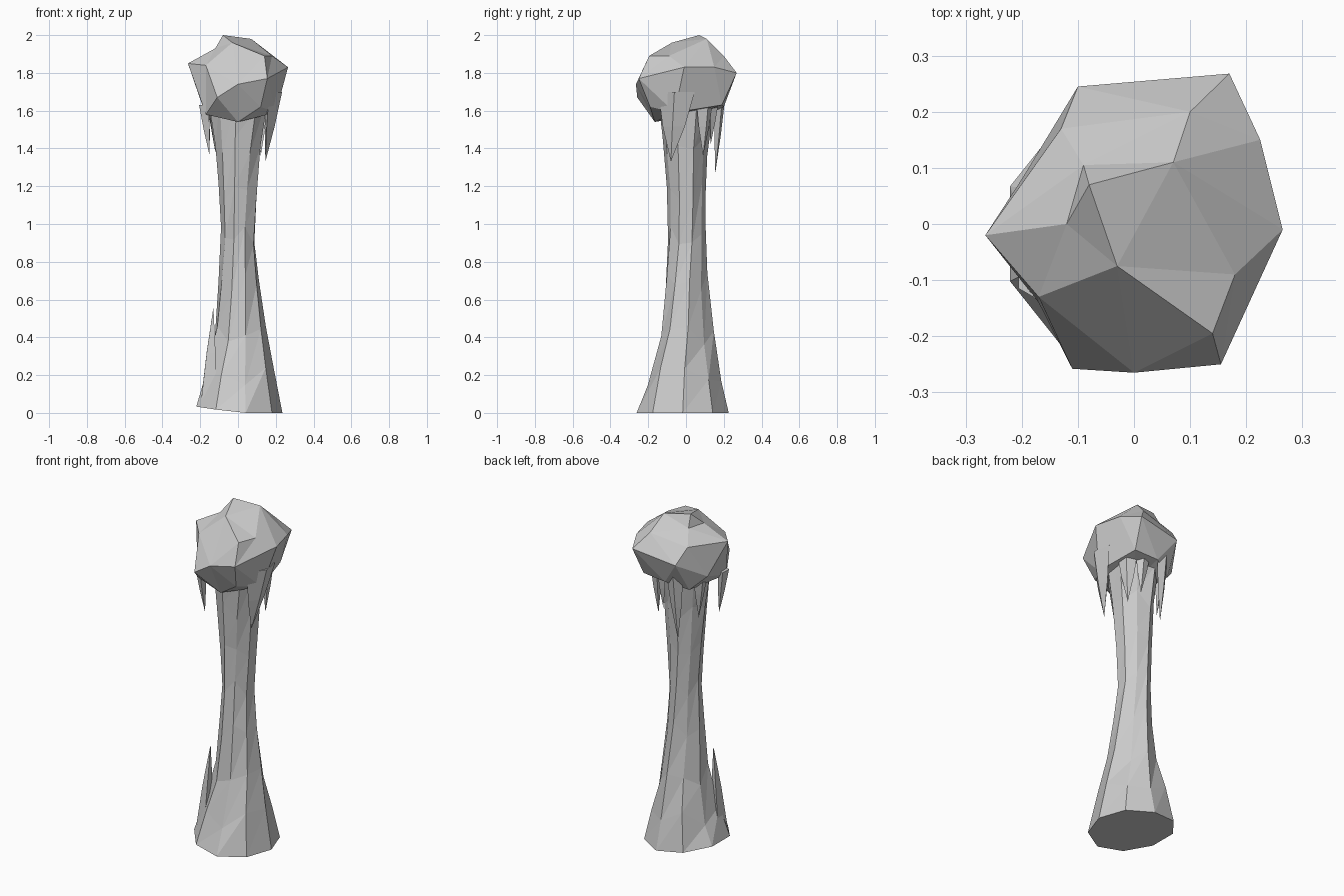
import bpy, bmesh, math
from mathutils import Vector

if "Cube" in bpy.data.objects:
    bpy.data.objects.remove(bpy.data.objects["Cube"])


def add_object(name, bm):
    bmesh.ops.recalc_face_normals(bm, faces=bm.faces[:])
    mesh = bpy.data.meshes.new(name)
    bm.to_mesh(mesh)
    bm.free()
    obj = bpy.data.objects.new(name, mesh)
    bpy.context.collection.objects.link(obj)
    return obj


def star_solid(name, points, centre):
    """Faceted rock: triangulate the directions, then restore real radii."""
    bm = bmesh.new()
    c = Vector(centre)
    real = {}
    for p in points:
        v = bm.verts.new((Vector(p) - c).normalized())
        real[v] = Vector(p)
    bmesh.ops.convex_hull(bm, input=bm.verts[:])
    for v, p in real.items():
        v.co = p
    return add_object(name, bm)


def spike(name, base, tip, width, depth):
    """Flat four-sided shard, its wide side tangent to the column."""
    bm = bmesh.new()
    b, t = Vector(base), Vector(tip)
    out = Vector((b.x, b.y, 0)).normalized()
    side = Vector((-out.y, out.x, 0))
    mid = b.lerp(t, 0.5)
    rings = []
    for c, s in ((b, 1.0), (mid, 0.6)):
        rings.append([bm.verts.new(c + side * a * width * s + out * d * depth * s)
                      for a, d in ((-1, 0), (0, 1), (1, 0), (0, -1))])
    end = bm.verts.new(t)
    bm.faces.new(rings[0])
    for i in range(4):
        j = (i + 1) % 4
        bm.faces.new((rings[0][i], rings[0][j], rings[1][j], rings[1][i]))
        bm.faces.new((rings[1][i], rings[1][j], end))
    return add_object(name, bm)


# Flared, twisting column: z, x min, x max, y min, y max, twist in degrees
SIDES = 9
levels = [(0.01, -0.235, 0.235, -0.265, 0.23, 0),
          (0.20, -0.18, 0.19, -0.205, 0.19, 0),
          (0.42, -0.13, 0.148, -0.145, 0.148, 4),
          (0.70, -0.105, 0.113, -0.115, 0.113, 10),
          (0.95, -0.09, 0.09, -0.098, 0.105, 16),
          (1.18, -0.103, 0.103, -0.103, 0.105, 20),
          (1.42, -0.12, 0.125, -0.125, 0.115, 22),
          (1.66, -0.15, 0.17, -0.15, 0.15, 24)]
bm = bmesh.new()
rings = []
for k, (z, x0, x1, y0, y1, twist) in enumerate(levels):
    ring = []
    for i in range(SIDES):
        a = math.tau * i / SIDES + math.radians(twist)
        # alternate facets sink a little to make vertical grooves
        r = 1.0 if i % 2 == 0 or k < 2 else 0.93
        x = (x0 + x1) / 2 + (x1 - x0) / 2 * r * math.cos(a)
        y = (y0 + y1) / 2 + (y1 - y0) / 2 * r * math.sin(a)
        tilt = max(0, -x) * 0.15 if k == 0 else 0.05 * math.sin(i * 2.4 + k)
        ring.append(bm.verts.new((x, y, z - 0.01 + tilt)))
    rings.append(ring)
for lo, hi in zip(rings, rings[1:]):
    for i in range(SIDES):
        j = (i + 1) % SIDES
        bm.faces.new((lo[i], lo[j], hi[j]))
        bm.faces.new((lo[i], hi[j], hi[i]))
bm.faces.new(rings[0])
bm.faces.new(rings[-1])
add_object("column", bm)

# Faceted boulder on top
star_solid("boulder", [
    (-0.08, 0.07, 2.0), (0.07, 0.11, 1.98), (-0.03, -0.075, 1.96),
    (-0.12, 0.0, 1.93), (-0.09, 0.105, 1.93), (0.10, 0.20, 1.89),
    (-0.13, 0.17, 1.85), (0.14, -0.195, 1.89), (-0.17, -0.13, 1.84),
    (0.18, -0.09, 1.89), (-0.265, -0.02, 1.85), (0.265, -0.01, 1.83),
    (0.225, 0.15, 1.83), (0.17, 0.268, 1.80), (-0.10, 0.245, 1.76),
    (0.155, -0.25, 1.77), (0.0, -0.265, 1.74), (-0.11, -0.258, 1.67),
    (-0.17, -0.14, 1.58), (-0.20, 0.08, 1.66), (0.0, -0.165, 1.54),
    (0.12, -0.19, 1.62), (0.20, -0.06, 1.59), (0.15, 0.19, 1.63),
    (0.0, 0.20, 1.62), (-0.12, 0.14, 1.58), (0.0, 0.0, 1.57)],
    (0.0, 0.0, 1.76))

# Shards hanging beneath the boulder: base, tip, half width, half depth
drips = [((0.19, -0.05, 1.70), (0.145, -0.08, 1.33), 0.10, 0.045),
         ((-0.18, -0.10, 1.63), (-0.15, -0.10, 1.36), 0.05, 0.03),
         ((-0.05, 0.18, 1.68), (-0.055, 0.155, 1.27), 0.05, 0.03),
         ((0.06, 0.15, 1.68), (0.06, 0.13, 1.42), 0.045, 0.03),
         ((0.13, 0.10, 1.68), (0.12, 0.09, 1.36), 0.06, 0.035),
         ((-0.14, 0.06, 1.68), (-0.12, 0.05, 1.38), 0.05, 0.03)]
for n, (base, tip, w, d) in enumerate(drips):
    spike(f"hanging_shard_{n + 1}", base, tip, w, d)

# Upright shard at the foot
spike("foot_shard", (-0.155, -0.095, 0.08), (-0.13, -0.075, 0.56), 0.075, 0.045)
